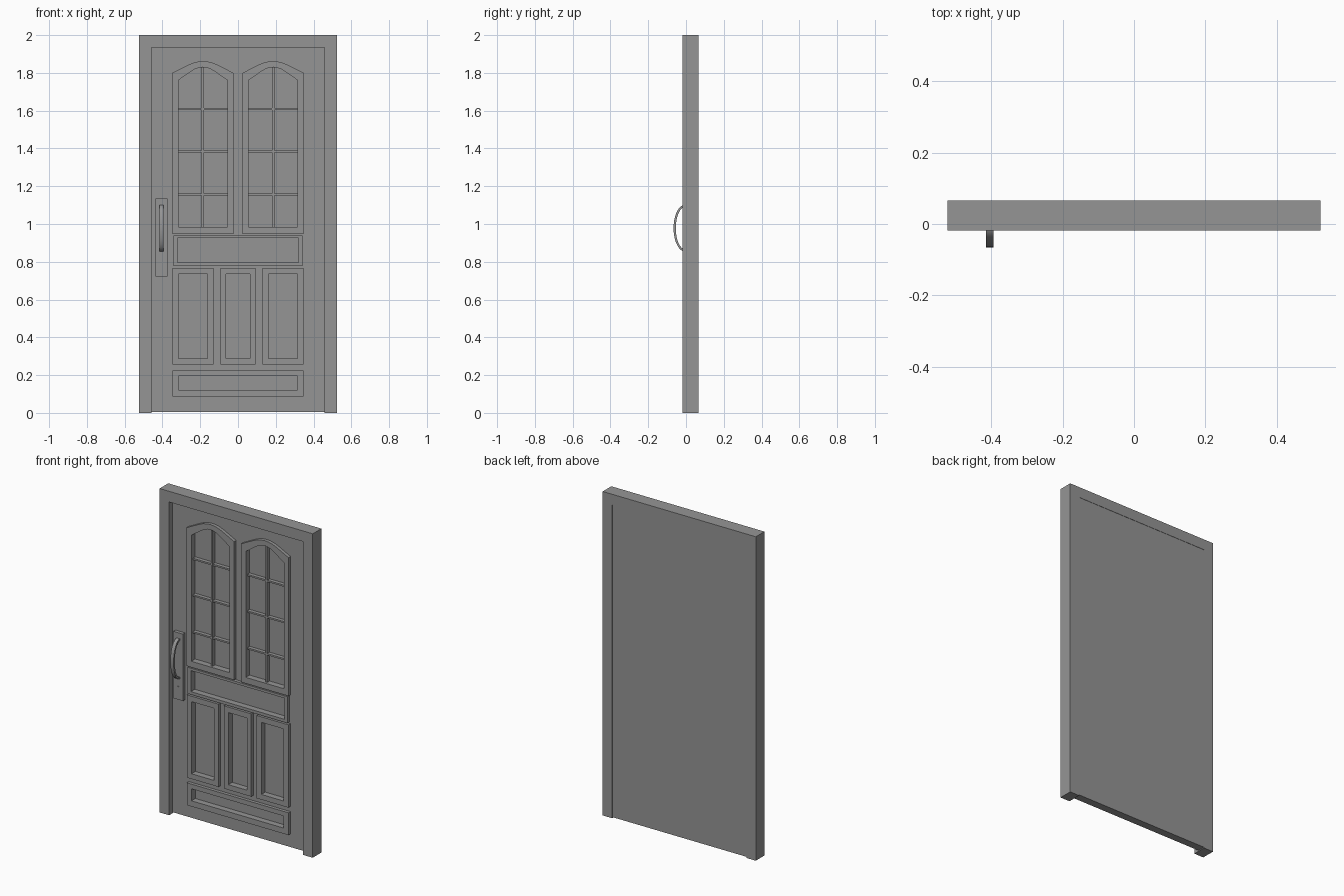
import bpy, bmesh, math
from mathutils import Matrix

if "Cube" in bpy.data.objects:
    bpy.data.objects.remove(bpy.data.objects["Cube"])

FRAME_Y, DOOR_Y, MOULD_Y, PANEL_Y, BACK_Y = -0.018, 0.016, -0.004, 0.034, 0.066


def prism(name, loops, lo, hi, sideways=False):
    """Extrude outlines (nested ones become holes) from lo to hi along y, or along x if sideways."""
    cu = bpy.data.curves.new(name, 'CURVE')
    cu.dimensions, cu.fill_mode, cu.extrude = '2D', 'BOTH', (hi - lo) / 2
    for pts in loops:
        sp = cu.splines.new('POLY')
        sp.points.add(len(pts) - 1)
        for p, (a, b) in zip(sp.points, pts):
            p.co = (a, b, 0, 1)
        sp.use_cyclic_u = True
    tmp = bpy.data.objects.new("tmp", cu)
    bpy.context.collection.objects.link(tmp)
    dg = bpy.context.evaluated_depsgraph_get()
    me = bpy.data.meshes.new_from_object(tmp.evaluated_get(dg))
    bpy.data.objects.remove(tmp)
    mid = (lo + hi) / 2
    mat = Matrix.Rotation(math.pi / 2, 4, 'X')
    if sideways:
        mat = Matrix.Translation((mid, 0, 0)) @ Matrix.Rotation(math.pi / 2, 4, 'Z') @ mat
    else:
        mat = Matrix.Translation((0, mid, 0)) @ mat
    bm = bmesh.new()
    bm.from_mesh(me)
    bm.transform(mat)
    bmesh.ops.remove_doubles(bm, verts=bm.verts, dist=1e-5)
    bmesh.ops.recalc_face_normals(bm, faces=bm.faces)
    bm.to_mesh(me)
    bm.free()
    me.name = name
    for p in me.polygons:
        p.use_smooth = False
    ob = bpy.data.objects.new(name, me)
    bpy.context.collection.objects.link(ob)
    return ob


def rect(x0, x1, z0, z1):
    return [(x0, z0), (x1, z0), (x1, z1), (x0, z1)]


def arch(hw, z0, rise, cx):
    """Arched window outline; rise lists (offset from centre, z) from shoulder to apex."""
    right = [(cx + dx, z) for dx, z in rise]
    left = [(cx - dx, z) for dx, z in reversed(rise) if dx]
    return [(cx - hw, z0), (cx + hw, z0)] + right + left


# Outer and inner outline of every moulding
outer_rise = [(0.162, 1.800), (0.075, 1.844), (0.050, 1.854), (0.025, 1.860), (0, 1.862)]
inner_rise = [(0.130, 1.761), (0.062, 1.808), (0.042, 1.820), (0.020, 1.828), (0, 1.830)]
mouldings = {}
for side, s in (("left", -1), ("right", 1)):
    cx = s * 0.186
    mouldings[side + "_window"] = (arch(0.162, 0.946, outer_rise, cx),
                                   arch(0.130, 0.983, inner_rise, cx))
    x = s * 0.2385
    mouldings[side + "_lower_panel"] = (rect(x - 0.1085, x + 0.1085, 0.257, 0.768),
                                        rect(x - 0.0765, x + 0.0765, 0.289, 0.734))
mouldings["centre_lower_panel"] = (rect(-0.093, 0.093, 0.257, 0.768),
                                   rect(-0.063, 0.063, 0.289, 0.734))
mouldings["middle_panel"] = (rect(-0.342, 0.342, 0.777, 0.940),
                             rect(-0.319, 0.319, 0.795, 0.925))
mouldings["bottom_panel"] = (rect(-0.347, 0.347, 0.087, 0.225),
                             rect(-0.315, 0.315, 0.122, 0.196))

# Door frame: two jambs and a head
prism("door_frame", [[(-0.523, 0), (-0.458, 0), (-0.458, 1.934), (0.458, 1.934),
                      (0.458, 0), (0.523, 0), (0.523, 2), (-0.523, 2)]], FRAME_Y, BACK_Y)

# Door leaf with recessed panels cut into the front
leaf = prism("door_leaf", [rect(-0.458, 0.458, 0.006, 1.934)], DOOR_Y, BACK_Y - 0.002)
cutter = prism("panel_cutter", [inner for _, inner in mouldings.values()], -0.05, PANEL_Y)
cutter.hide_render = True
mod = leaf.modifiers.new("recesses", 'BOOLEAN')
mod.object, mod.operation, mod.solver = cutter, 'DIFFERENCE', 'EXACT'
bpy.context.view_layer.objects.active = leaf
bpy.ops.object.modifier_apply(modifier=mod.name)
bpy.data.objects.remove(cutter)

# Raised mouldings around each recess
for name, (outer, inner) in mouldings.items():
    prism(name + "_moulding", [outer, inner], MOULD_Y, DOOR_Y)

# Window glazing bars
for side, s in (("left", -1), ("right", 1)):
    cx = s * 0.186
    prism(side + "_upright_bar", [rect(cx - 0.006, cx + 0.006, 0.983, 1.829)], 0.010, PANEL_Y)
    prism(side + "_cross_bars", [rect(cx - 0.13, cx + 0.13, z - 0.005, z + 0.005)
                                 for z in (1.156, 1.384, 1.609)], 0.011, PANEL_Y)

# Handle plate, curved grip and lock
prism("handle_plate", [rect(-0.437, -0.373, 0.723, 1.136)], -0.005, DOOR_Y)
N = 24
angles = [math.pi * i / N - math.pi / 2 for i in range(N + 1)]
outside = [(-0.004 - 0.062 * math.cos(a), 0.978 + 0.124 * math.sin(a)) for a in angles]
inside = [(-0.004 - 0.050 * math.cos(a), 0.978 + 0.112 * math.sin(a)) for a in reversed(angles)]
grip = prism("handle_grip", [outside + inside], -0.416, -0.394, sideways=True)
bpy.ops.object.select_all(action='DESELECT')
grip.select_set(True)
bpy.context.view_layer.objects.active = grip
bpy.ops.object.shade_smooth_by_angle(angle=math.radians(35))
circle = [(-0.405 + 0.006 * math.cos(math.tau * i / 12), 0.80 + 0.006 * math.sin(math.tau * i / 12))
          for i in range(12)]
prism("lock", [circle], -0.007, -0.003)

# Dark grey finish on every part
grey = bpy.data.materials.new("dark_grey")
grey.diffuse_color = (0.3, 0.3, 0.3, 1)
grey.use_nodes = True
grey.node_tree.nodes["Principled BSDF"].inputs["Base Color"].default_value = grey.diffuse_color
for ob in bpy.context.collection.objects:
    ob.data.materials.clear()
    ob.data.materials.append(grey)
